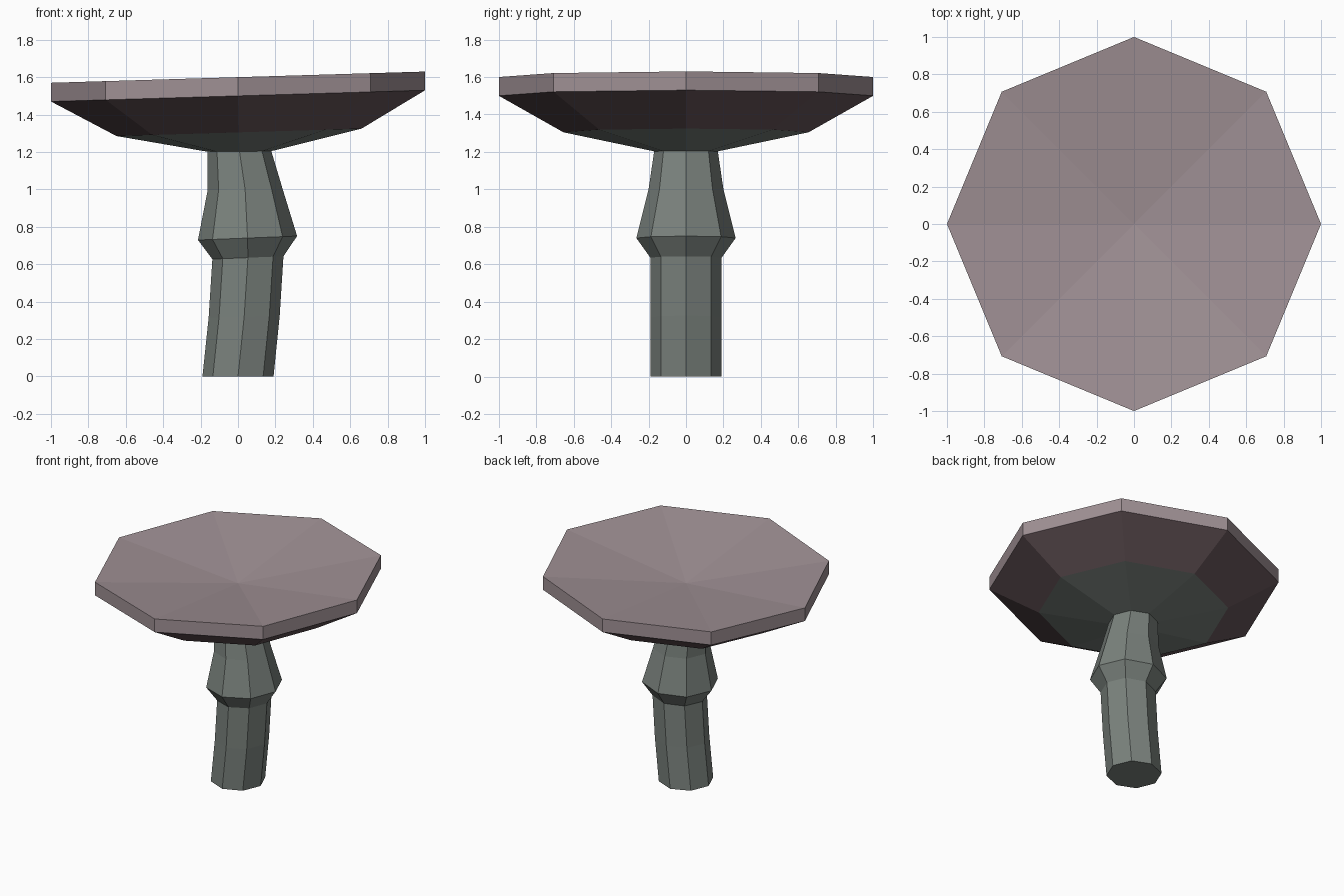
import bpy, bmesh, math

if "Cube" in bpy.data.objects:
    bpy.data.objects.remove(bpy.data.objects["Cube"])

SIDES = 8


def material(name, rgb):
    m = bpy.data.materials.new(name)
    m.diffuse_color = (*rgb, 1.0)
    m.use_nodes = True
    m.node_tree.nodes["Principled BSDF"].inputs["Base Color"].default_value = m.diffuse_color
    return m


stem_grey = material("grey green", (0.195, 0.223, 0.205))
cap_mauve = material("pale mauve", (0.352, 0.283, 0.301))
gill_dark = material("dark mauve", (0.14, 0.095, 0.105))


def loft(name, rings, mats, cap_start=False, tip=None, band_mats=None):
    """Octagonal rings (centre x, height, radius, tilt) joined by flat quads."""
    bm = bmesh.new()
    loops = []
    for cx, z, r, tilt in rings:
        loop = []
        for i in range(SIDES):
            a = math.tau * i / SIDES
            dx = r * math.cos(a)
            loop.append(bm.verts.new((cx + dx, r * math.sin(a), z + tilt * dx)))
        loops.append(loop)
    for k in range(len(loops) - 1):
        for i in range(SIDES):
            j = (i + 1) % SIDES
            f = bm.faces.new((loops[k][i], loops[k][j], loops[k + 1][j], loops[k + 1][i]))
            f.material_index = band_mats[k] if band_mats else 0
    if cap_start:
        bm.faces.new(loops[0][::-1])
    if tip:
        t = bm.verts.new(tip)
        for i in range(SIDES):
            f = bm.faces.new((loops[-1][i], loops[-1][(i + 1) % SIDES], t))
            f.material_index = band_mats[-1] if band_mats else 0
    me = bpy.data.meshes.new(name)
    bm.to_mesh(me)
    bm.free()
    for m in mats:
        me.materials.append(m)
    ob = bpy.data.objects.new(name, me)
    bpy.context.collection.objects.link(ob)
    return ob


# Leaning stem with a flared collar
loft("stem", [
    (0.0, 0.0, 0.19, 0.0),
    (0.033, 0.32, 0.19, 0.03),
    (0.053, 0.635, 0.19, 0.04),
    (0.051, 0.74, 0.265, 0.04),
    (0.038, 1.0, 0.20, 0.02),
    (0.008, 1.203, 0.17, 0.01),
], [stem_grey], cap_start=True)

# Tilted cap: grey inner underside, dark outer underside, pale rim and dished top
loft("cap", [
    (0.008, 1.203, 0.17, 0.01),
    (0.005, 1.305, 0.655, 0.03),
    (0.0, 1.50, 1.0, 0.03),
    (0.0, 1.60, 1.0, 0.03),
], [stem_grey, gill_dark, cap_mauve], tip=(0, 0, 1.49), band_mats=[0, 1, 2, 2])
